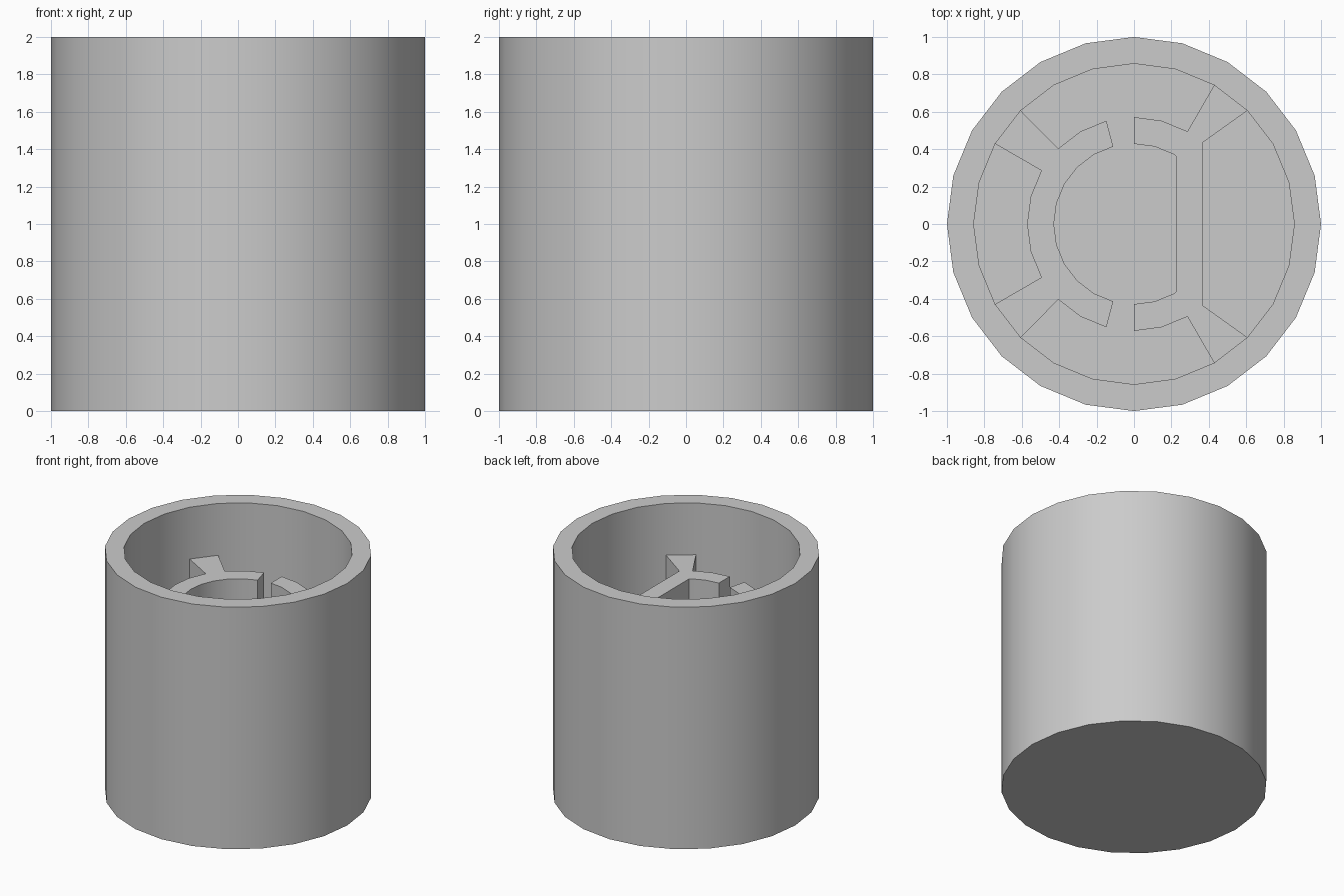
import bpy, bmesh
from math import cos, sin, radians

cube = bpy.data.objects.get("Cube")
if cube:
    bpy.data.objects.remove(cube, do_unlink=True)

U = 1 / 7                # wall thickness, the module of every dimension
STEP = 15                # 24-sided rounds
WALL, HUB, BORE = 6 * U, 4 * U, 3 * U
FLOOR, HUB_TOP, TOP = U, 2 - 3 * U, 2

grey = bpy.data.materials.new("plain grey")
grey.use_nodes = True
colour = (0.6, 0.6, 0.6, 1)
grey.diffuse_color = colour
grey.node_tree.nodes["Principled BSDF"].inputs["Base Color"].default_value = colour


def polar(r, a):
    return (r * cos(radians(a)), r * sin(radians(a)))


def arc(r, start, end):
    step = STEP if end > start else -STEP
    return [polar(r, a) for a in range(start, end + step, step)]


def finish(name, bm):
    bmesh.ops.recalc_face_normals(bm, faces=bm.faces)
    mesh = bpy.data.meshes.new(name)
    bm.to_mesh(mesh)
    bm.free()
    mesh.materials.append(grey)
    obj = bpy.data.objects.new(name, mesh)
    bpy.context.collection.objects.link(obj)
    bpy.ops.object.select_all(action='DESELECT')
    obj.select_set(True)
    bpy.context.view_layer.objects.active = obj
    bpy.ops.object.shade_smooth_by_angle(angle=radians(30))


def cup(name):
    """Closed bottom, thick wall and a flat-floored cavity."""
    bm = bmesh.new()
    profile = [(1, 0), (1, TOP), (WALL, TOP), (WALL, FLOOR)]
    rings = [[bm.verts.new((*polar(r, a), z)) for a in range(0, 360, STEP)]
             for r, z in profile]
    for low, high in zip(rings, rings[1:]):
        for i in range(len(low)):
            bm.faces.new((low[i - 1], low[i], high[i], high[i - 1]))
    bm.faces.new(rings[0])
    bm.faces.new(rings[-1])
    finish(name, bm)


def rib(name, outline):
    """Raise an outline from the floor, left open where it meets the wall."""
    bm = bmesh.new()
    low = [bm.verts.new((x, y, FLOOR)) for x, y in outline]
    high = [bm.verts.new((x, y, HUB_TOP)) for x, y in outline]
    for i in range(len(low)):
        if min(low[i - 1].co.xy.length, low[i].co.xy.length) < WALL - 0.01:
            bm.faces.new((low[i - 1], low[i], high[i], high[i - 1]))
    bm.faces.new(high)
    finish(name, bm)


def mirrored(half):
    return half + [(x, -y) for x, y in reversed(half)]


cup("knob_shell")

# Round half of the shaft socket with two wedge spokes
outer = mirrored(arc(HUB, 105, 135) + arc(WALL, 135, 150) + arc(HUB, 150, 180)[:-1])
middle = len(outer) // 2
outer.insert(middle, polar(HUB, 180))
rib("round_socket_half", outer + arc(BORE, 255, 105))

# Flat half of the socket, its spokes running into the flat wall
flat_outer = mirrored(arc(HUB, 90, 60) + arc(WALL, 60, 45) + [(0.365, 0.434)])
flat_inner = mirrored(arc(BORE, -90, -60) + [(0.225, -0.363)])
rib("flat_socket_half", flat_outer + flat_inner)
